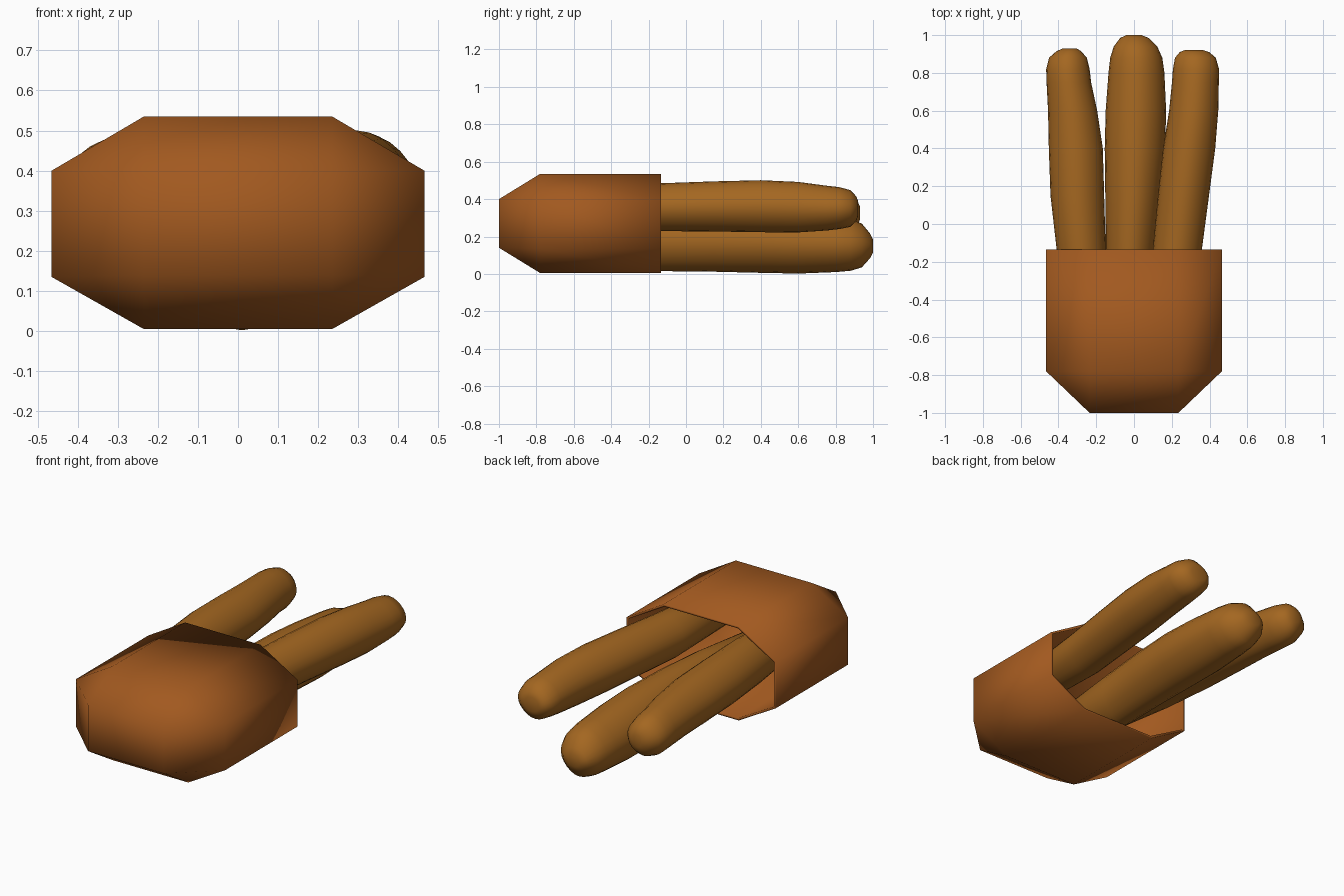
import bpy, bmesh
from math import cos, sin, pi


def material(name, rgb):
    m = bpy.data.materials.new(name)
    m.diffuse_color = (*rgb, 1)
    return m


def finish(name, bm, mat):
    bmesh.ops.recalc_face_normals(bm, faces=bm.faces)
    mesh = bpy.data.meshes.new(name)
    bm.to_mesh(mesh)
    bm.free()
    for p in mesh.polygons:
        p.use_smooth = True
    mesh.materials.append(mat)
    ob = bpy.data.objects.new(name, mesh)
    bpy.context.collection.objects.link(ob)
    return ob


def bridge(bm, a, b):
    n = len(a)
    for i in range(n):
        j = (i + 1) % n
        bm.faces.new((a[i], a[j], b[j], b[i]))


# Thin-walled octagonal pouch, open at the back, with a chamfered closed front
def pouch(mat):
    bm = bmesh.new()
    octagon = [(.465, .135), (.465, .40), (.235, .535), (-.235, .535),
               (-.465, .40), (-.465, .135), (-.235, .005), (.235, .005)]
    rect = [(.235, .14), (.235, .40), (-.235, .40), (-.235, .14)]

    def shell(t):
        # t is how far the wall is pulled inwards
        sx, sz = 1 - t / .465, 1 - t / .265

        def ring(points, y):
            return [bm.verts.new((x * sx, y, .27 + (z - .27) * sz)) for x, z in points]

        rim, mid, end = ring(octagon, -.135), ring(octagon, -.78 + t / 2), ring(rect, -1 + t)
        bridge(bm, rim, mid)
        for k in range(4):
            a, b = end[k], end[(k + 1) % 4]
            m = [mid[(2 * k + i) % 8] for i in range(3)]
            bm.faces.new((m[0], m[1], b, a))
            bm.faces.new((m[1], m[2], b))
        bm.faces.new(end)
        return rim

    bridge(bm, shell(0), shell(.012))
    return finish("pouch", bm, mat)


# Slightly ridged stick lofted through (y, centre x, centre z, radius x, radius z)
def stick(name, sections, mat, sides=24):
    bm = bmesh.new()
    rings = []
    for y, cx, cz, rx, rz in sections:
        ring = []
        for i in range(sides):
            a = 2 * pi * i / sides
            k = 1 - .018 * (1 - cos(4 * a))
            ring.append(bm.verts.new((cx + rx * k * cos(a), y, cz + rz * k * sin(a))))
        rings.append(ring)
    for a, b in zip(rings, rings[1:]):
        bridge(bm, a, b)
    bm.faces.new(rings[0])
    bm.faces.new(rings[-1])
    return finish(name, bm, mat)


leather = material("leather", (.36, .10, .014))
wood = material("wood", (.37, .135, .015))

pouch(leather)

stick("left_stick", [
    (-.72, -.235, .34, .05, .05), (-.66, -.24, .34, .10, .10),
    (-.13, -.28, .345, .13, .135), (.15, -.30, .345, .142, .137),
    (.40, -.308, .34, .143, .135), (.60, -.325, .335, .13, .128),
    (.75, -.345, .33, .118, .122), (.82, -.35, .325, .115, .118),
    (.88, -.35, .325, .10, .10), (.915, -.345, .325, .065, .07),
    (.93, -.34, .325, .035, .035)], wood)

stick("middle_stick", [
    (-.72, -.02, .17, .05, .05), (-.66, -.02, .17, .10, .11),
    (-.13, -.02, .177, .13, .162), (.15, -.005, .177, .147, .165),
    (.40, .005, .172, .16, .166), (.60, .01, .163, .16, .161),
    (.80, .013, .157, .148, .147), (.88, .012, .155, .138, .138),
    (.94, .008, .152, .115, .117), (.985, .002, .15, .075, .065),
    (1.0, 0, .15, .04, .035)], wood)

stick("right_stick", [
    (-.72, .20, .36, .05, .05), (-.66, .20, .36, .10, .10),
    (-.13, .23, .357, .13, .128), (.15, .262, .361, .135, .134),
    (.40, .292, .362, .138, .139), (.60, .316, .357, .13, .135),
    (.75, .325, .352, .124, .12), (.82, .328, .352, .122, .112),
    (.88, .325, .35, .108, .098), (.91, .32, .35, .078, .065),
    (.92, .318, .35, .05, .04)], wood)
